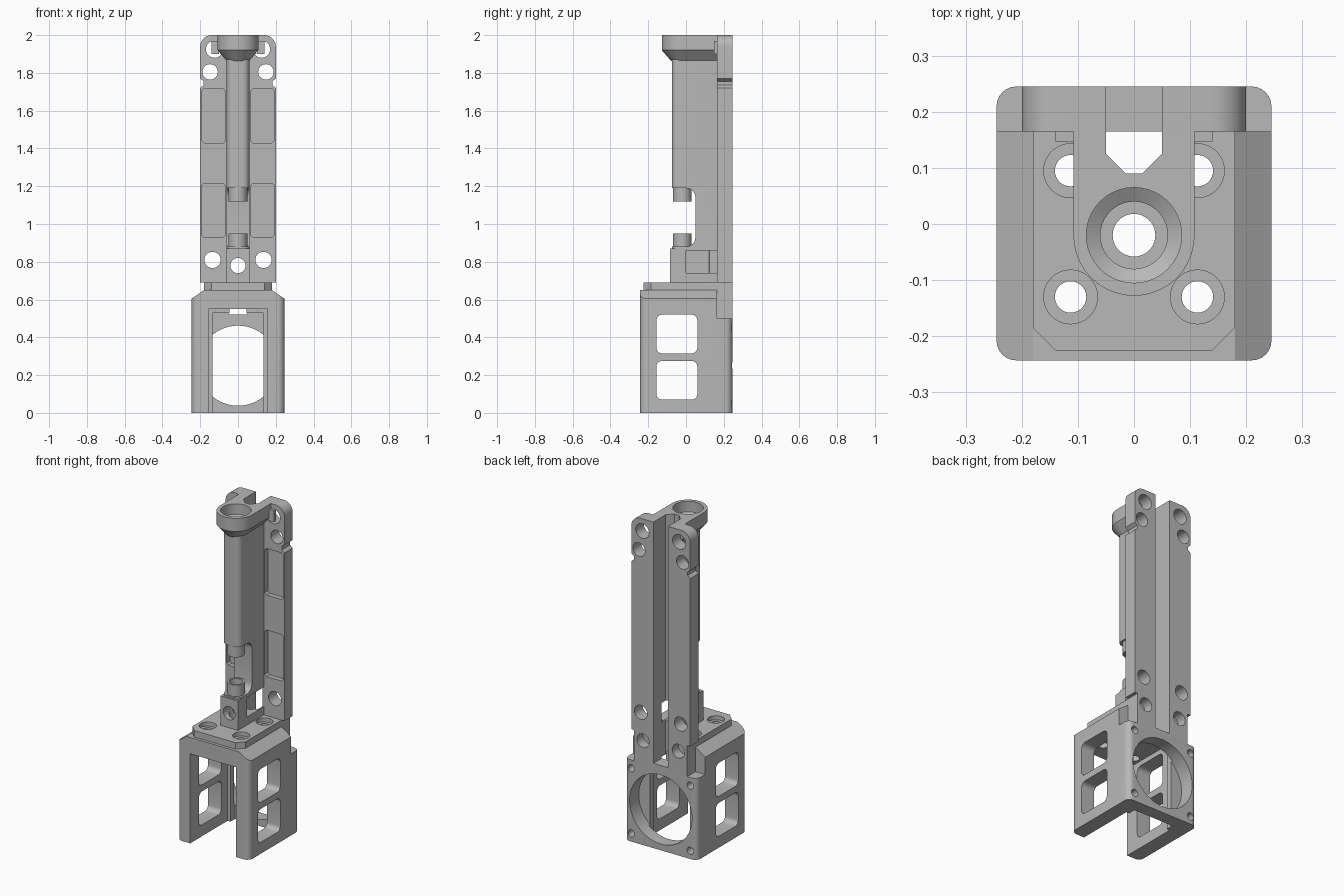
import bpy, bmesh, math

cube = bpy.data.objects.get("Cube")
if cube:
    bpy.data.objects.remove(cube, do_unlink=True)

grey = bpy.data.materials.new("plain grey")
grey.use_nodes = True
colour = (0.48, 0.48, 0.48, 1)
grey.diffuse_color = colour
grey.node_tree.nodes["Principled BSDF"].inputs["Base Color"].default_value = colour
cutters = []


def loft(name, rings):
    """Closed solid through equal-length rings of points."""
    bm = bmesh.new()
    rows = [[bm.verts.new(p) for p in ring] for ring in rings]
    n = len(rows[0])
    for a, b in zip(rows, rows[1:]):
        for i in range(n):
            j = (i + 1) % n
            bm.faces.new((a[i], a[j], b[j], b[i]))
    bm.faces.new(rows[0])
    bm.faces.new(rows[-1])
    bmesh.ops.recalc_face_normals(bm, faces=bm.faces)
    mesh = bpy.data.meshes.new(name)
    bm.to_mesh(mesh)
    bm.free()
    mesh.materials.append(grey)
    obj = bpy.data.objects.new(name, mesh)
    bpy.context.collection.objects.link(obj)
    return obj


def place(axis, u, v, w):
    return {"x": (w, u, v), "y": (u, w, v), "z": (u, v, w)}[axis]


def prism(name, pts, axis, a, b):
    return loft(name, [[place(axis, u, v, w) for u, v in pts] for w in (a, b)])


def circle(u, v, r, n=40):
    return [(u + r * math.cos(math.tau * i / n), v + r * math.sin(math.tau * i / n))
            for i in range(n)]


def rounded(u0, u1, v0, v1, r, n=6):
    pts = []
    corners = ((u1 - r, v1 - r), (u0 + r, v1 - r), (u0 + r, v0 + r), (u1 - r, v0 + r))
    for k, (u, v) in enumerate(corners):
        for i in range(n + 1):
            t = math.pi / 2 * (k + i / n)
            pts.append((u + r * math.cos(t), v + r * math.sin(t)))
    return pts


def rect(u0, u1, v0, v1):
    return [(u0, v0), (u1, v0), (u1, v1), (u0, v1)]


def turned(name, profile):
    """Round solid on the bore axis from (radius, height) pairs."""
    return loft(name, [[(x, y, z) for x, y in circle(0, BORE_Y, r)] for r, z in profile])


def cutter(pts, axis, a, b):
    obj = prism("cutter", pts, axis, a, b)
    cutters.append(obj)
    return obj


def cut(part, *tools):
    for tool in tools:
        mod = part.modifiers.new("cut", "BOOLEAN")
        mod.operation = "DIFFERENCE"
        mod.solver = "EXACT"
        mod.object = tool


BORE_Y = -0.02
parts = []

# Shared cutters: filament bore and the rear channel
bore = cutter(circle(0, BORE_Y, 0.038), "z", 0.4, 2.1)
channel = cutter([(-0.05, 0.3), (-0.05, 0.125), (-0.015, 0.09),
                  (0.015, 0.09), (0.05, 0.125), (0.05, 0.3)], "z", 0.52, 2.1)

# Back plate with rounded top, side notches, pockets and screw holes
half = [(0.18, 0.5), (0.18, 0.69), (0.2, 0.69), (0.2, 1.72), (0.182, 1.735),
        (0.182, 1.755), (0.2, 1.77)]
half += [(0.14 + 0.06 * math.cos(t), 1.94 + 0.06 * math.sin(t))
         for t in [math.pi / 2 * i / 8 for i in range(9)]]
plate = prism("back_plate", half + [(-x, z) for x, z in reversed(half)], "y", 0.165, 0.245)
cut(plate, channel)
for s in (-1, 1):
    for x, z, r in ((0.125, 1.925, 0.045), (0.148, 1.805, 0.041), (0.135, 0.81, 0.043)):
        cut(plate, cutter(circle(s * x, z, r), "y", 0.1, 0.3))
    cut(plate, cutter(circle(s * 0.12, 0.64, 0.042), "y", 0.185, 0.3))
    for z in (0.93, 1.43):
        x0, x1 = sorted((s * 0.066, s * 0.192))
        cut(plate, cutter(rounded(x0, x1, z, z + 0.285, 0.012, 1), "y", 0.1, 0.195))
parts.append(plate)

# Tower with the open gear window and side pocket
tower = prism("tower", rounded(-0.06, 0.06, -0.075, 0.21, 0.035), "z", 0.69, 1.87)
window = cutter(rounded(-0.3, 0.05, 0.88, 1.19, 0.05), "x", -0.2, 0.2)
pocket = cutter(rect(0, 0.165, 0.74, 0.86), "x", -0.046, 0.2)
idler_hole = cutter(circle(0, 0.78, 0.04), "y", -0.2, 0.12)
cut(tower, channel, bore, window, pocket, idler_hole)
parts.append(tower)

# Block at the tower foot
foot = prism("tower_foot", rect(-0.06, 0.06, -0.085, -0.001), "z", 0.69, 0.87)
cut(foot, bore, idler_hole)
parts.append(foot)

# Filament guide tubes above and below the window
for name, z0, z1 in (("lower_guide", 0.86, 0.95), ("upper_guide", 1.12, 1.21)):
    guide = turned(name, [(0.05, z0), (0.05, z1)])
    cut(guide, bore)
    parts.append(guide)

# Cup head and the arm joining it to the plate
bowl = turned("cutter", [(0.06, 1.89), (0.06, 1.92), (0.085, 1.935), (0.085, 2.1)])
cutters.append(bowl)
cut(tower, bowl)
cup = turned("cup", [(0.058, 1.862), (0.108, 1.92), (0.108, 2)])
cut(cup, bore, bowl)
arm = prism("head_arm", [(-0.06, 1.865), (0.06, 1.865), (0.108, 1.92), (0.108, 2),
                         (-0.108, 2), (-0.108, 1.92)], "y", BORE_Y, 0.17)
cut(arm, bore, bowl, channel)
parts += [cup, arm]
for s, side in ((-1, "right"), (1, "left")):
    x0, x1 = sorted((s * 0.1, s * 0.14))
    parts.append(prism(side + "_head_tab", rect(x0, x1, 0.147, 0.168), "z", 1.9, 1.97))

# Lower housing with chamfered shoulders
housing = prism("housing", rounded(-0.245, 0.245, -0.243, 0.245, 0.035), "z", 0, 0.65)
for s in (-1, 1):
    cut(housing, cutter([(s * 0.18, 0.65), (s * 0.26, 0.595), (s * 0.26, 0.7),
                         (s * 0.18, 0.7)], "y", -0.4, 0.4))
cut(housing, cutter(rect(-0.4, 0.4, 0.165, 0.4), "z", 0.5, 0.8))

# Front cavity, rear duct and fan opening
cut(housing,
    cutter(rect(-0.155, 0.155, -0.1, 0.55), "y", -0.4, 0.12),
    cutter(rect(-0.135, 0.135, -0.1, 0.53), "y", 0.1, 0.166),
    cutter(circle(0, 0.25, 0.212, 56), "y", 0.155, 0.3))

# Side windows and fan screw holes
for z in (0.07, 0.315):
    cut(housing, cutter(rounded(-0.157, 0.06, z, z + 0.205, 0.03), "x", -0.4, 0.4))
for x in (-0.2, 0.2):
    for z in (0.05, 0.45):
        cut(housing, cutter(circle(x, z, 0.022, 24), "y", 0.19, 0.3))
parts.append(housing)

# Mounting deck with counterbored holes
deck = prism("mounting_deck", [(-0.18, -0.185), (-0.14, -0.225), (0.14, -0.225),
                               (0.18, -0.185), (0.18, 0.17), (-0.18, 0.17)],
             "z", 0.645, 0.69)
for x in (-0.113, 0.113):
    for y in (-0.13, 0.095):
        hole = cutter(circle(x, y, 0.028, 28), "z", 0.4, 0.8)
        cut(housing, hole)
        cut(deck, hole, cutter(circle(x, y, 0.048), "z", 0.665, 0.8))
cut(deck, bore, channel)
cut(housing, bore, channel)
parts.append(deck)

# Apply the cuts, remove the cutters and shade by angle
for part in parts:
    bpy.ops.object.select_all(action="DESELECT")
    part.select_set(True)
    bpy.context.view_layer.objects.active = part
    for mod in list(part.modifiers):
        bpy.ops.object.modifier_apply(modifier=mod.name)
    bpy.ops.object.shade_smooth_by_angle(angle=math.radians(30))
for tool in cutters:
    bpy.data.objects.remove(tool, do_unlink=True)
